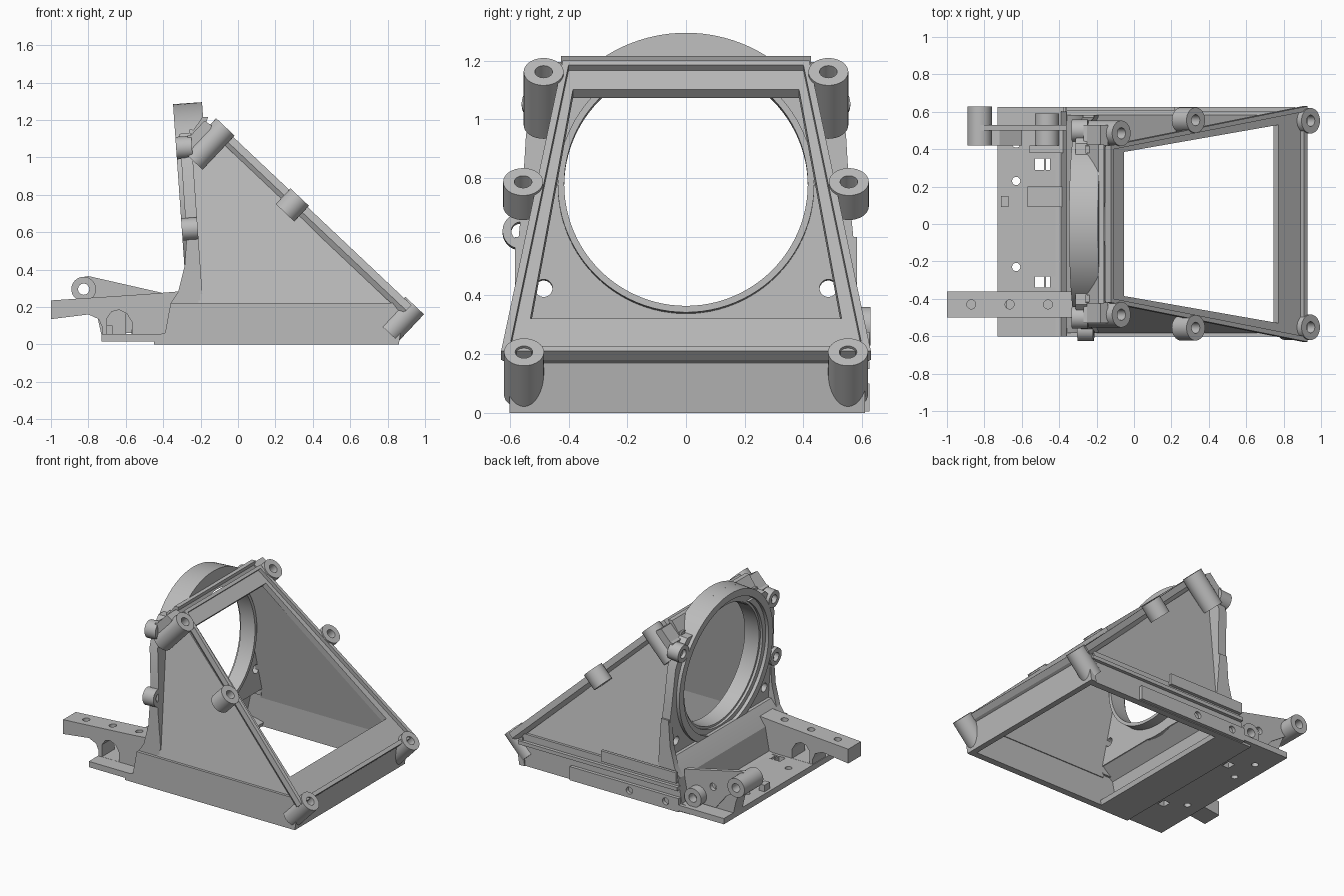
import bpy, bmesh, math
from mathutils import Vector, Matrix

if "Cube" in bpy.data.objects:
    bpy.data.objects.remove(bpy.data.objects["Cube"])

grey = bpy.data.materials.new("warm_grey")
grey.diffuse_color = (0.5, 0.5, 0.5, 1)
grey.use_nodes = True
grey.node_tree.nodes["Principled BSDF"].inputs["Base Color"].default_value = grey.diffuse_color
N = Vector((0.686, 0, 0.7275))            # normal of the slanted frame


def finish(name, bm):
    bmesh.ops.recalc_face_normals(bm, faces=bm.faces)
    me = bpy.data.meshes.new(name)
    bm.to_mesh(me)
    bm.free()
    me.materials.append(grey)
    ob = bpy.data.objects.new(name, me)
    bpy.context.collection.objects.link(ob)
    return ob


def prism(name, pts, axis, a, b):
    """Extrude a 2D outline along an axis from a to b."""
    place = {'x': lambda u, v, w: (w, u, v), 'y': lambda u, v, w: (u, w, v),
             'z': lambda u, v, w: (u, v, w)}[axis]
    bm = bmesh.new()
    lo = [bm.verts.new(place(u, v, a)) for u, v in pts]
    hi = [bm.verts.new(place(u, v, b)) for u, v in pts]
    bm.faces.new(lo)
    bm.faces.new(hi)
    for i in range(len(pts)):
        j = (i + 1) % len(pts)
        bm.faces.new((lo[i], lo[j], hi[j], hi[i]))
    return finish(name, bm)


def box(name, x0, x1, y0, y1, z0, z1):
    return prism(name, [(x0, y0), (x1, y0), (x1, y1), (x0, y1)], 'z', z0, z1)


def rod(name, p, q, r, seg=32):
    """Cylinder between two points."""
    p, q = Vector(p), Vector(q)
    d = q - p
    m = Matrix.Translation((p + q) / 2) @ d.to_track_quat('Z', 'Y').to_matrix().to_4x4()
    bm = bmesh.new()
    bmesh.ops.create_cone(bm, cap_ends=True, segments=seg, radius1=r, radius2=r,
                          depth=d.length, matrix=m)
    return finish(name, bm)


def cut(ob, *cutters):
    for c in cutters:
        m = ob.modifiers.new("cut", 'BOOLEAN')
        m.operation, m.object, m.solver = 'DIFFERENCE', c, 'EXACT'
        with bpy.context.temp_override(object=ob, active_object=ob):
            bpy.ops.object.modifier_apply(modifier=m.name)
        bpy.data.objects.remove(c)
    return ob


def warp(ob, f):
    for v in ob.data.vertices:
        v.co = f(v.co.copy())
    return ob


def tilt(c):                               # lean of the round-hole plate
    return Vector((c.x - 0.07 * (c.z - 0.4), c.y, c.z + 0.07 * (c.x + 0.2)))


def slant(z, y, d):                        # point on slanted plane, d below it
    return Vector((1.15 - 1.06 * z, y, z)) - N * d


def ring_loft(name, *loops):
    """Four-sided frame on the slanted plane; loops are (corners, depth)."""
    bm = bmesh.new()
    L = [[bm.verts.new(slant(z, y, d)) for z, y in o] for o, d in loops]
    n = len(L)
    for k in range(n):
        for i in range(4):
            j = (i + 1) % 4
            A, B = L[k], L[(k + 1) % n]
            bm.faces.new((A[i], A[j], B[j], B[i]))
    return finish(name, bm)


def trap(z1, y1, z0, y0):
    return [(z1, -y1), (z1, y1), (z0, y0), (z0, -y0)]


# Slanted frame: raised rim with bevelled underside, and recessed flange
rim_out, rim_in = trap(1.2, .42, .21, .63), trap(1.185, .4, .228, .6)
ring_loft("frame_rim", (rim_out, 0), (rim_in, 0), (rim_in, .068),
          (trap(1.19, .402, .218, .606), .068), (rim_out, .04))
f_out, f_in = trap(1.19, .405, .225, .605), trap(1.12, .385, .34, .53)
ring_loft("frame_flange", (f_out, .025), (f_in, .025), (f_in, .065), (f_out, .065))

# Side panels leaning inwards, and straight base rails
panel = [(-.21, .2), (.845, .2), (-.14, 1.13), (-.26, 1.15), (-.25, .9)]
for s, side in ((-1, "front"), (1, "rear")):
    warp(prism(side + "_panel", panel, 'y', .585, .624),
         lambda c: Vector((c.x, s * (c.y - .18 * c.z), c.z)))
    prism(side + "_base_rail", [(-.45, 0), (.86, 0), (.868, .15), (.84, .222), (-.36, .222),
                                (-.39, .06), (-.45, .05)], 'y', s * .555, s * .602)
    prism(side + "_rear_corner", [(-.36, .22), (-.32, .28), (-.285, .42), (-.272, .6),
                                  (-.215, .6), (-.2, .4), (-.2, .22)], 'y', s * .54, s * .582)

# Front lip and lower rear wall
prism("front_lip", [(.86, 0), (.885, .17), (.835, .2), (.82, 0)], 'y', -.602, .61)
prism("rear_sill", [(-.45, 0), (-.2, 0), (-.19, .03), (-.32, .06), (-.29, .2), (-.2, .27),
                    (-.2, .33), (-.28, .33), (-.32, .28), (-.36, .22), (-.39, .06),
                    (-.45, .05)], 'y', -.58, .58)

# Plate with the round opening, its collar and bolt lugs
ZC = .775
half = [(.58, .27), (.58, .5), (.56, .7), (.545, .95), (.5, 1.06), (.43, 1.13)]
plate = prism("round_hole_plate", half + [(-y, z) for y, z in reversed(half)], 'x', -.262, -.2)
holes = [rod("c", (-.5, s * .485, .425), (0, s * .485, .425), .03) for s in (-1, 1)]
cut(plate, rod("c", (-.5, 0, ZC), (0, 0, ZC), .43, 96), *holes)
warp(plate, tilt)

collar = rod("collar", (-.285, 0, ZC), (-.2, 0, ZC), .515, 96)
cut(collar, rod("c", (-.5, 0, ZC), (0, 0, ZC), .415, 96),
    rod("c", (-.5, 0, ZC), (-.245, 0, ZC), .465, 96))
warp(collar, tilt)
tube = rod("inner_tube", (-.21, 0, ZC), (-.135, 0, ZC), .437, 96)
cut(tube, rod("c", (-.5, 0, ZC), (0, 0, ZC), .415, 96))
warp(tube, tilt)

arc = [(.515 * math.sin(a), ZC + .515 * math.cos(a))
       for a in (math.radians(-48 + 96 * i / 32) for i in range(33))]
crown = prism("collar_crown", arc, 'x', -.21, -.13)
cut(crown, rod("c", (-.5, 0, ZC), (0, 0, ZC), .43, 96))
warp(crown, tilt)

roof = prism("roof", [(-.29, 1.12), (-.25, 1.13), (-.19, 1.215), (-.16, 1.215), (-.17, 1.185),
                      (-.135, 1.12), (-.16, 1.1), (-.28, 1.08)], 'y', -.425, .425)
cut(roof, rod("c", (-.6, 0, ZC), (-.17, 0, ZC - .02), .42, 96))

for y, z in ((-.5, 1.055), (.5, 1.055), (-.565, .62)):
    lug = rod("plate_lug", (-.285, y, z), (-.2, y, z), .06)
    cut(lug, rod("c", (-.4, y, z), (-.1, y, z), .03))
    warp(lug, tilt)

# Webs joining the upper bosses to the plate
for s in (-1, 1):
    prism("boss_web", [(-.27, 1.0), (-.27, 1.115), (-.25, 1.12), (-.18, 1.195), (-.14, 1.17),
                       (-.2, 1.0)], 'y', s * .42, s * .53)

# Screw bosses square to the slanted frame
for z, y, r, length in ((1.155, .485, .068, .25), (.78, .555, .068, .115), (.2, .552, .068, .2)):
    for s in (-1, 1):
        top = slant(z, s * y, -.01)
        boss = rod("screw_boss", top, top - N * length, r)
        cut(boss, rod("c", top + N * .05, top - N * .09, .03))
        if z < .3:                         # trim below the ground plane
            cut(boss, box("c", 0, 2, -1, 1, -.5, .008))

# Rear tray with holes and slots
tray = box("tray", -.73, -.36, -.602, .625, .015, .055)
cut(tray, *[rod("c", (-.63, y, -.1), (-.63, y, .2), .022) for y in (-.23, .23, .43)],
    *[box("c", x0, x1, y - .03, y + .03, -.1, .2)
      for x0, x1 in ((-.53, -.48), (-.47, -.42)) for y in (-.31, .32)])
box("tray_step", -.57, -.37, .09, .2, .05, .08)
box("tray_block", -.71, -.67, .09, .15, .05, .1)
box("tray_ridge", -.56, -.37, .38, .42, .05, .12)

# Front lever arm with an arched opening and three blind holes
arm = prism("lever_arm", [(-1, .135), (-.8, .16), (-.745, .135), (-.725, .09), (-.725, .05),
                          (-.37, .05), (-.34, .2), (-.29, .285), (-.5, .268), (-1, .235)],
            'y', -.5, -.36)
cut(arm, prism("c", [(-.7, .056), (-.7, .14), (-.675, .175), (-.635, .185), (-.595, .165),
                     (-.567, .12), (-.567, .056)], 'y', -.7, -.2),
    *[rod("c", (x, -.43, .17), (x, -.43, .4), .024) for x in (-.87, -.665, -.46)])

# Rear hinge: pivot barrel, web, small ring and block
barrel = rod("pivot_barrel", (-.825, .42, .295), (-.825, .628, .295), .066)
web = prism("pivot_web", [(-.83, .36), (-.8, .365), (-.36, .265), (-.36, .06), (-.6, .06),
                          (-.68, .16), (-.8, .24)], 'y', .5, .53)
cut(web, rod("c", (-.825, .3, .295), (-.825, .8, .295), .05),
    rod("c", (-.58, .3, .2), (-.58, .8, .2), .025))
cut(barrel, rod("c", (-.825, .3, .295), (-.825, .8, .295), .03))
prism("pivot_strut", [(-.79, .24), (-.72, .245), (-.6, .18), (-.6, .05), (-.73, .05),
                      (-.75, .14)], 'y', .42, .52)
ring = rod("tray_ring", (-.465, .42, .115), (-.465, .59, .115), .065)
cut(ring, rod("c", (-.465, .3, .115), (-.465, .8, .115), .03))
box("hinge_block", -.53, -.37, .42, .52, .05, .12)

# Rails on the rear side of the base
strip = box("lower_rail", -.38, .46, .58, .625, .005, .1)
cut(strip, *[rod("c", (x, .5, .055), (x, .8, .055), .024) for x in (-.28, 0)])
box("base_ledge", -.37, .86, .59, .625, .15, .175)
box("upper_rail", -.36, .22, .55, .625, .2, .222)
box("upper_rail_lip", -.36, .22, .605, .625, .222, .275)

# Smooth the round parts, keep edges crisp
for ob in bpy.context.collection.objects:
    ob.select_set(True)
    bpy.context.view_layer.objects.active = ob
bpy.ops.object.shade_smooth_by_angle(angle=math.radians(20))
